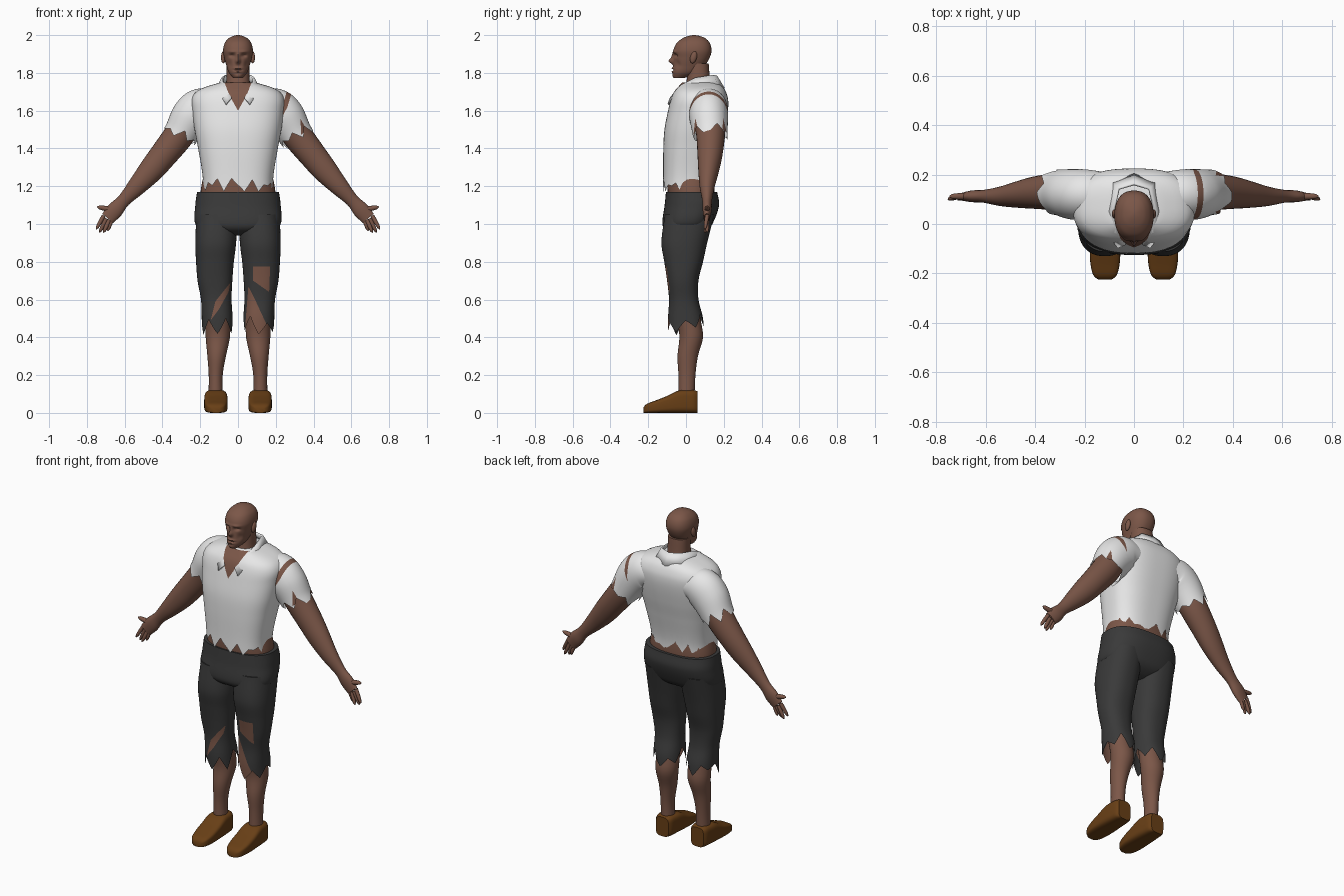
import bpy, bmesh, math, random
from mathutils import Vector

if "Cube" in bpy.data.objects:
    bpy.data.objects.remove(bpy.data.objects["Cube"])


def material(name, rgb):
    m = bpy.data.materials.new(name)
    m.diffuse_color = (*rgb, 1)
    m.use_nodes = True
    m.node_tree.nodes["Principled BSDF"].inputs["Base Color"].default_value = m.diffuse_color
    return m


SKIN = material("brown_skin", (0.20, 0.095, 0.065))
CLOTH = material("white_cloth", (0.80, 0.80, 0.80))
DARK = material("charcoal_cloth", (0.042, 0.042, 0.042))
LEATHER = material("brown_leather", (0.14, 0.05, 0.008))


def interp(table, t):
    """Smooth (cubic Hermite) lookup in rows of (t, a, b, ...)."""
    t = min(max(t, table[0][0]), table[-1][0])
    i = 0
    while i < len(table) - 2 and t > table[i + 1][0]:
        i += 1
    p, q = table[i], table[i + 1]
    o, r = table[max(i - 1, 0)], table[min(i + 2, len(table) - 1)]
    h = q[0] - p[0]
    u = (t - p[0]) / h
    out = []
    for k in range(1, len(p)):
        m0 = (q[k] - o[k]) / (q[0] - o[0]) * h
        m1 = (r[k] - p[k]) / (r[0] - p[0]) * h
        out.append((2*u**3 - 3*u*u + 1) * p[k] + (u**3 - 2*u*u + u) * m0
                   + (3*u*u - 2*u**3) * q[k] + (u**3 - u*u) * m1)
    return out


def spow(v, e):
    return math.copysign(abs(v) ** e, v)


def finish(name, bm, mats):
    bmesh.ops.recalc_face_normals(bm, faces=bm.faces)
    for f in bm.faces:
        f.smooth = True
    me = bpy.data.meshes.new(name)
    bm.to_mesh(me)
    bm.free()
    for m in mats:
        me.materials.append(m)
    me.set_sharp_from_angle(angle=math.radians(45))
    ob = bpy.data.objects.new(name, me)
    bpy.context.collection.objects.link(ob)
    return ob


def paint(bm, poly, ymax):
    """Cut a convex x-z outline into the front faces and colour it as skin."""
    xs, zs = [p[0] for p in poly], [p[1] for p in poly]

    def near(f, pad):
        c = f.calc_center_median()
        return (c.y < ymax and min(xs) - pad < c.x < max(xs) + pad
                and min(zs) - pad < c.z < max(zs) + pad)
    edges = list(zip(poly, poly[1:] + poly[:1]))
    for a, b in edges:
        fs = [f for f in bm.faces if near(f, 0.03)]
        geom = set(fs)
        for f in fs:
            geom.update(f.edges)
            geom.update(f.verts)
        bmesh.ops.bisect_plane(bm, geom=list(geom), dist=1e-5, plane_co=(a[0], 0, a[1]),
                               plane_no=(b[1] - a[1], 0, a[0] - b[0]))
    for f in bm.faces:
        c = f.calc_center_median()
        if near(f, 0) and all((b[0]-a[0])*(c.z-a[1]) - (b[1]-a[1])*(c.x-a[0]) > 0 for a, b in edges):
            f.material_index = 1


def surface(name, place, t0, t1, mat, rows=24, n=48, cap0=True, cap1=True, tears=(), ymax=0.0):
    """Loft rings; t0 / t1 may be a list (ragged edge) or a number."""
    bm = bmesh.new()
    lo = t0 if isinstance(t0, list) else [t0] * n
    hi = t1 if isinstance(t1, list) else [t1] * n
    rings = []
    for i in range(rows + 1):
        u = i / rows
        rings.append([bm.verts.new(place(lo[k] + (hi[k] - lo[k]) * u, 2 * math.pi * k / n))
                      for k in range(n)])
    for a, b in zip(rings, rings[1:]):
        for k in range(n):
            bm.faces.new((a[k], a[(k+1) % n], b[(k+1) % n], b[k]))
    if cap0:
        bm.faces.new(rings[0])
    if cap1:
        bm.faces.new(rings[-1])
    for poly in tears:
        paint(bm, poly, ymax)
    return finish(name, bm, [mat, SKIN])


def slices(table, cx=0.0, p=2.3):
    """Horizontal sections from rows (z, [centre x,] half width, front y, back y)."""
    def place(z, a):
        *c, w, f, b = interp(table, z)
        x = cx + (c[0] if cx == 0 and c else 0)
        return Vector((x + w * spow(math.cos(a), 2/p),
                       (f+b)/2 + (b-f)/2 * spow(math.sin(a), 2/p), z))
    return place


def limb(table, s):
    """Tube in the x-z plane from rows (t, x, z, radius, y radius, y), s = side."""
    def place(t, a):
        x, z, r, ry, y = interp(table, t)
        p, q = interp(table, t - 0.05), interp(table, t + 0.05)
        d = Vector((q[0] - p[0], q[1] - p[1])).normalized()
        c = r * math.cos(a)
        return Vector((s * (x - d.y * c), y + ry * math.sin(a), z + d.x * c))
    return place


def ragged(n, lo, hi, seed, step=4):
    rnd = random.Random(seed)
    m = n // step
    v = [rnd.uniform(lo, (lo+hi)/2) if i % 2 else rnd.uniform((lo+hi)/2, hi) for i in range(m)]
    return [v[k//step] + (v[(k//step + 1) % m] - v[k//step]) * (k % step) / step for k in range(n)]


# Head, with sockets, nose, brow, lips and jaw pushed out of a loft
skull = slices([(1.772, .024, -.062, -.01), (1.80, .048, -.07, .06), (1.84, .062, -.067, .10),
                (1.88, .073, -.064, .125), (1.92, .079, -.066, .135), (1.96, .069, -.048, .125),
                (1.985, .047, -.015, .10), (1.996, .024, .015, .07), (2.0, .006, .035, .05)])
BUMPS = [(0, 1.862, .011, .014, -.024), (0, 1.885, .009, .02, -.012), (.032, 1.892, .014, .009, .013),
         (-.032, 1.892, .014, .009, .013), (.03, 1.912, .02, .007, -.006), (-.03, 1.912, .02, .007, -.006),
         (0, 1.825, .02, .005, -.008), (0, 1.815, .02, .004, .006), (0, 1.806, .018, .005, -.007),
         (.045, 1.845, .012, .02, .008), (-.045, 1.845, .012, .02, .008), (0, 1.783, .02, .01, -.006)]


def face(z, a):
    v = skull(z, a)
    if math.sin(a) < 0:
        v.y += sum(d * math.exp(-((v.x-x)/sx)**2 - ((z-zz)/sz)**2) for x, zz, sx, sz, d in BUMPS)
    return v


surface("head", face, 1.772, 2.0, SKIN, 70, 96)
surface("neck", slices([(1.66, .085, -.03, .15), (1.74, .064, 0, .13), (1.85, .06, .01, .12)]), 1.66, 1.85, SKIN, 10)
surface("belly", slices([(1.08, .19, -.09, .14), (1.17, .198, -.098, .15), (1.3, .172, -.10, .14)]), 1.08, 1.3, SKIN, 10)

# Ragged shirt with open neck
N = 120
shirt = slices([(1.14, .185, -.124, .148), (1.25, .187, -.121, .152), (1.4, .211, -.12, .182),
                (1.5, .23, -.114, .205), (1.6, .243, -.095, .222), (1.66, .245, -.08, .223),
                (1.70, .222, -.063, .211), (1.725, .175, -.042, .195), (1.75, .09, -.02, .165)], p=2.6)
surface("shirt", shirt, ragged(N, 1.165, 1.25, 5), 1.75, CLOTH, 50, N, cap0=False,
        tears=[[(0, 1.60), (.045, 1.68), (.08, 1.77), (-.08, 1.77), (-.045, 1.68)]])

# Folded collar
top = [(0, .165, 1.785), (.065, .145, 1.79), (.088, .05, 1.775), (.075, -.03, 1.735), (.035, -.085, 1.67)]
low = [(0, .205, 1.72), (.088, .17, 1.73), (.112, .05, 1.725), (.10, -.055, 1.69), (.065, -.098, 1.635)]
bm = bmesh.new()
rows = [[bm.verts.new((s * x, y, z)) for s, (x, y, z) in
         [(-1, p) for p in reversed(e[1:])] + [(1, p) for p in e]] for e in (top, low)]
for i in range(len(rows[0]) - 1):
    bm.faces.new((rows[0][i], rows[0][i+1], rows[1][i+1], rows[1][i]))
collar = finish("collar", bm, [CLOTH])
collar.modifiers.new("thick", 'SOLIDIFY').thickness = 0.01

# Trousers seat
surface("trouser_seat", slices([(.94, .10, -.06, .06), (.965, .18, -.108, .11), (1.0, .226, -.125, .14),
                                (1.1, .226, -.113, .175), (1.17, .217, -.106, .165)], p=2.5), .94, 1.17, DARK, 20, 64)

ARM = [(0, .20, 1.62, .07, .08, .12), (1, .25, 1.57, .08, .085, .12), (2, .313, 1.47, .08, .076, .13),
       (3, .395, 1.365, .073, .066, .127), (4, .46, 1.285, .066, .055, .12), (5, .535, 1.20, .05, .04, .112),
       (6, .605, 1.125, .035, .026, .112), (7, .65, 1.075, .043, .024, .112), (8, .69, 1.03, .038, .016, .11)]
SLEEVE = [(0, .12, 1.62, .08, .09, .12), (1, .19, 1.61, .11, .10, .12), (2, .245, 1.565, .11, .102, .12),
          (3, .30, 1.48, .093, .093, .127), (4, .345, 1.405, .092, .09, .13)]
FINGERS = [(.66, 1.075, .746, 1.09, .014), (.71, 1.045, .751, .972, .011), (.697, 1.03, .733, .955, .011),
           (.682, 1.022, .712, .954, .011), (.668, 1.02, .69, .963, .010)]
PANT = [(.38, .108, .084, -.092, .095), (.5, .11, .082, -.095, .09), (.6, .115, .081, -.09, .066),
        (.7, .122, .092, -.10, .066), (.8, .122, .10, -.115, .09), (.9, .118, .108, -.13, .112),
        (1.05, .112, .108, -.112, .15)]
CALF = [(.08, .118, .038, -.04, .045), (.2, .118, .037, -.04, .05), (.3, .113, .049, -.045, .063),
        (.4, .107, .064, -.035, .09), (.48, .107, .066, -.045, .08), (.62, .114, .07, -.07, .055)]
SHOE = [(-.225, .026, .03), (-.21, .046, .046), (-.16, .059, .066), (-.1, .062, .09),
        (-.04, .061, .118), (.01, .057, .122), (.045, .052, .12), (.06, .042, .115)]

for s, side in ((1, "left"), (-1, "right")):
    # Arm, fingers and ragged sleeve
    surface(side + "_arm", limb(ARM, s), 0, 8, SKIN, 40, 28)
    for i, (x, z, x2, z2, r) in enumerate(FINGERS):
        row = [(t, x + (x2-x)*t, z + (z2-z)*t, r*k, r*k, .112 - .012*t*(i % 2))
               for t, k in ((0, 1), (.4, 1), (.8, .8), (.95, .5), (1, .2))]
        surface(f"{side}_finger_{i}", limb(row, s), 0, 1, SKIN, 8, 10)
    rips = [[(.236, 1.57), (.262, 1.62), (.285, 1.70), (.262, 1.715), (.243, 1.65)],
            [(.335, 1.47), (.362, 1.50), (.33, 1.56)]] if s > 0 else []
    surface(side + "_sleeve", limb(SLEEVE, s), 0, ragged(60, 2.75, 3.6, 8 + s), CLOTH, 30, 60,
            cap1=False, tears=rips, ymax=.25)

    # Ragged trouser leg, bare calf, shoe
    rips = [[(.08, .70), (.165, .64), (.17, .775), (.08, .775)],
            [(.035, .42), (.12, .38), (.155, .46), (.09, .60), (.055, .67)]] if s > 0 else \
           [[(-.145, .49), (-.10, .55), (-.05, .64), (-.04, .69), (-.12, .59)]]
    mir = [(z, s * c, w, f, b) for z, c, w, f, b in PANT]
    surface(side + "_trouser_leg", slices(mir), ragged(72, .40, .55, 20 + s, 6), 1.05, DARK, 44, 72,
            cap0=False, tears=rips)
    mir = [(z, s * c, w, f, b) for z, c, w, f, b in CALF]
    surface(side + "_calf", slices(mir, p=2.0), .08, .62, SKIN, 24, 32)

    def shoe(y, a):
        w, h = interp(SHOE, y)
        return Vector((s * .117 + w * spow(math.cos(a), .55), y, h/2 + h/2 * spow(math.sin(a), .45)))
    surface(side + "_shoe", shoe, -.225, .06, LEATHER, 28, 40)

    # Ear
    bm = bmesh.new()
    bmesh.ops.create_uvsphere(bm, u_segments=16, v_segments=10, radius=1)
    for v in bm.verts:
        v.co = Vector((s * .078 + v.co.x * .012, .04 + v.co.y * .018 + v.co.z * .006, 1.882 + v.co.z * .032))
    finish(side + "_ear", bm, [SKIN])
